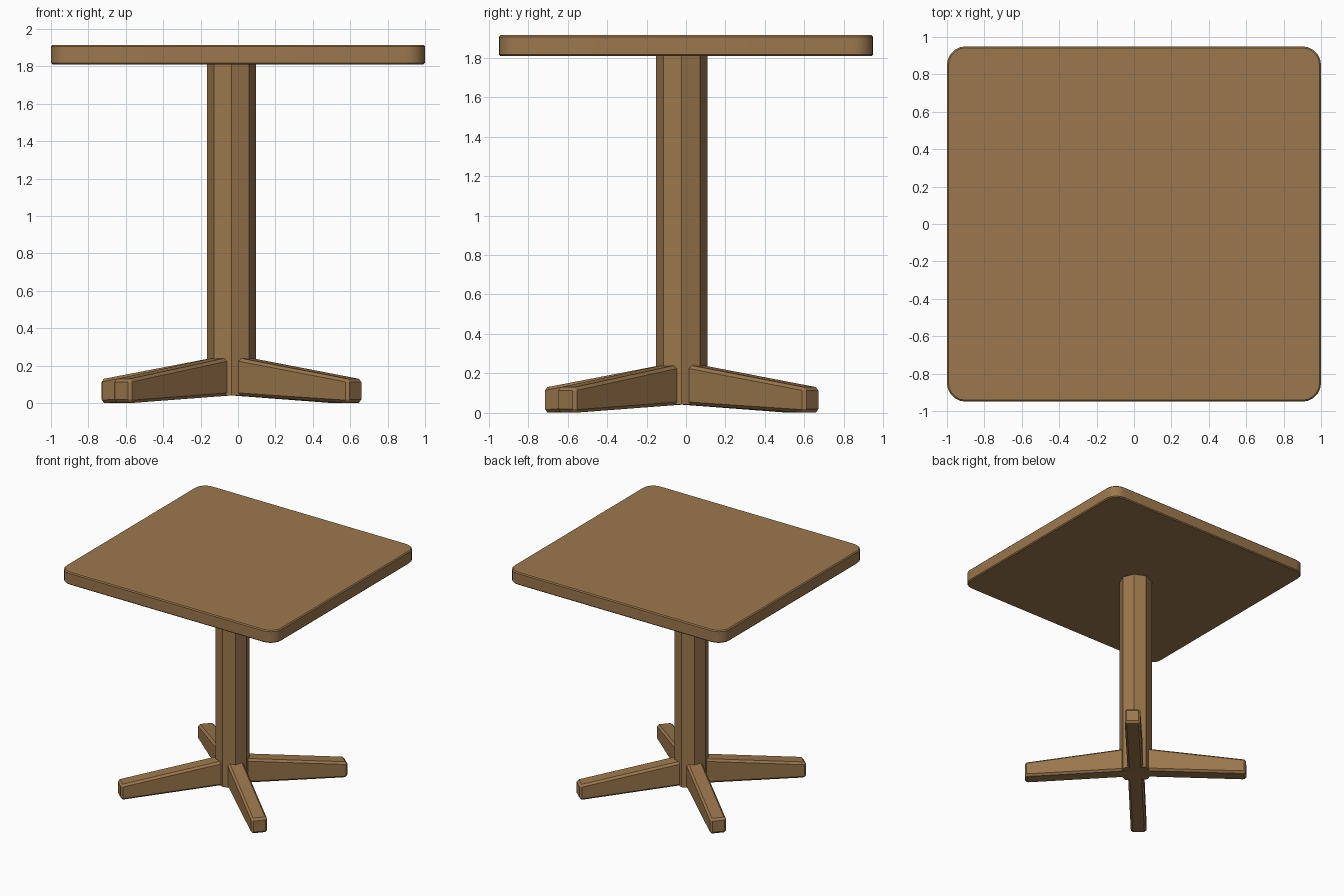
import bpy, bmesh, math
from mathutils import Matrix, Vector

cube = bpy.data.objects.get("Cube")
if cube:
    bpy.data.objects.remove(cube, do_unlink=True)

wood = bpy.data.materials.new("brown_wood")
wood.use_nodes = True
wood.diffuse_color = (0.33, 0.185, 0.074, 1)
wood.node_tree.nodes["Principled BSDF"].inputs["Base Color"].default_value = wood.diffuse_color

CENTRE = Vector((-0.035, -0.022, 0))


def extrude_outline(name, points, offset, matrix=Matrix()):
    """Solid made by extruding a closed outline along an offset."""
    bm = bmesh.new()
    face = bm.faces.new([bm.verts.new(p) for p in points])
    ext = bmesh.ops.extrude_face_region(bm, geom=[face])
    moved = [g for g in ext["geom"] if isinstance(g, bmesh.types.BMVert)]
    bmesh.ops.translate(bm, verts=moved, vec=offset)
    bmesh.ops.transform(bm, matrix=matrix, verts=bm.verts)
    bmesh.ops.recalc_face_normals(bm, faces=bm.faces)
    mesh = bpy.data.meshes.new(name)
    bm.to_mesh(mesh)
    bm.free()
    mesh.materials.append(wood)
    obj = bpy.data.objects.new(name, mesh)
    bpy.context.collection.objects.link(obj)
    return obj


def bevel(obj, width, segments=1):
    mod = obj.modifiers.new("edge_bevel", "BEVEL")
    mod.width = width
    mod.segments = segments
    mod.limit_method = "ANGLE"
    mod.angle_limit = math.radians(50)


# Square top with rounded corners and softened rims
radius, steps = 0.1, 5
outline = []
for quarter, (sx, sy) in enumerate([(1, 1), (-1, 1), (-1, -1), (1, -1)]):
    for i in range(steps + 1):
        a = math.pi / 2 * (quarter + i / steps)
        outline.append((sx * (1 - radius) + radius * math.cos(a),
                        sy * (0.95 - radius) + radius * math.sin(a), 1.81))
table_top = extrude_outline("table_top", outline, (0, 0, 0.105))
bevel(table_top, 0.008)

# Eight-sided post
octagon = [(0.131 * math.cos(i * math.pi / 4), 0.131 * math.sin(i * math.pi / 4), 0.04)
           for i in range(8)]
extrude_outline("post", octagon, (0, 0, 1.775), Matrix.Translation(CENTRE))

# Four tapered feet, a quarter turn apart
half_width, length = 0.0625, 0.887
profile = [(0.04, 0.041), (length - 0.03, 0), (length, 0.003), (length, 0.127), (0.04, 0.249)]
for i, name in enumerate(["front_left_leg", "back_left_leg", "back_right_leg", "front_right_leg"]):
    turn = Matrix.Rotation(math.radians(-41.6 + 90 * i), 4, "Z")
    leg = extrude_outline(name, [(x, -half_width, z) for x, z in profile],
                          (0, 2 * half_width, 0), Matrix.Translation(CENTRE) @ turn)
    bevel(leg, 0.016)

# Smooth the rounded corners only
bpy.ops.object.select_all(action="DESELECT")
table_top.select_set(True)
bpy.context.view_layer.objects.active = table_top
bpy.ops.object.shade_smooth_by_angle(angle=math.radians(30))
